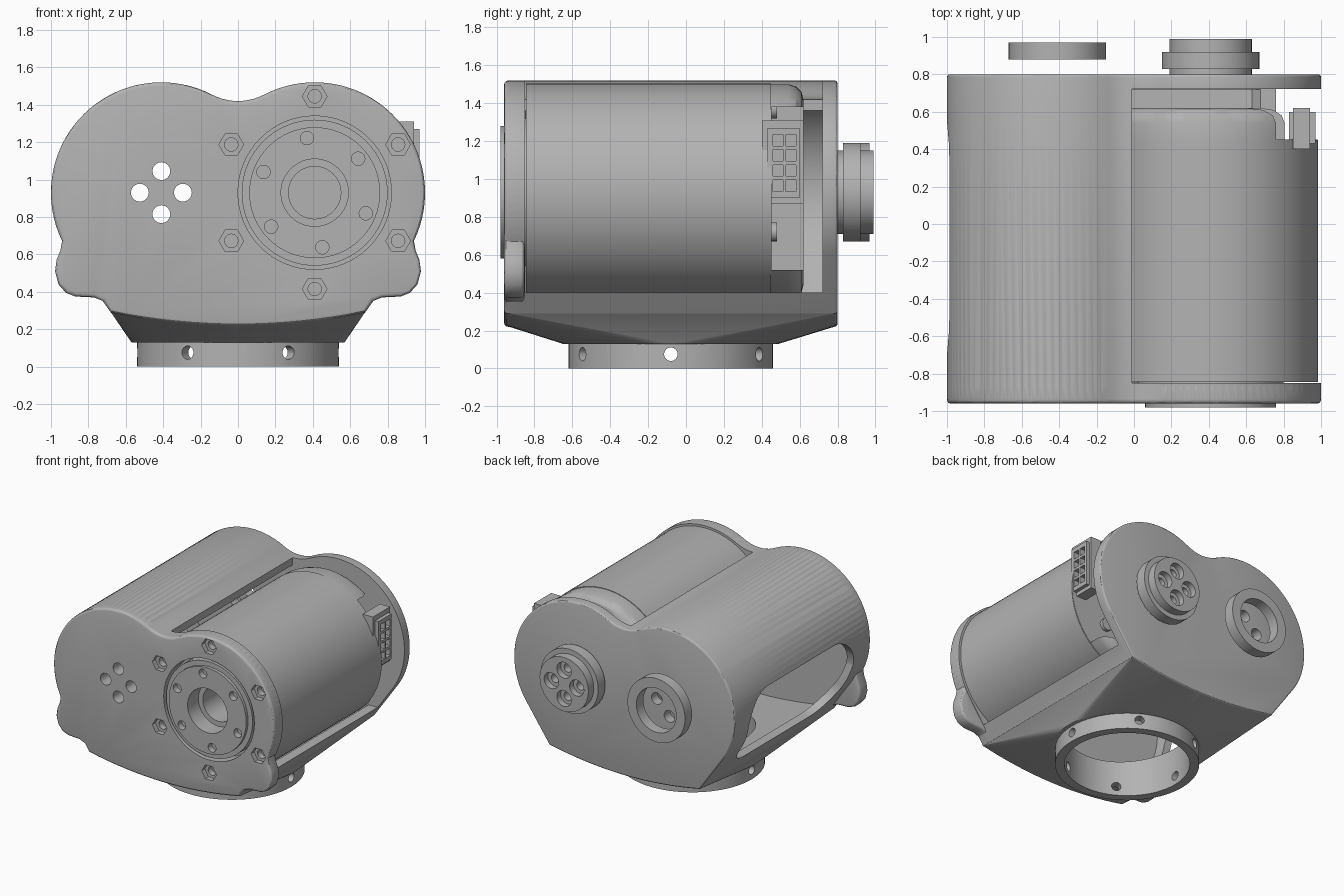
import bpy, bmesh
from math import sin, cos, radians, pi
from mathutils import Matrix, Vector

cube = bpy.data.objects.get("Cube")
if cube:
    bpy.data.objects.remove(cube, do_unlink=True)

grey = bpy.data.materials.new("machined grey")
grey.use_nodes = True
grey.diffuse_color = (0.45, 0.45, 0.45, 1)
grey.node_tree.nodes["Principled BSDF"].inputs["Base Color"].default_value = (0.45, 0.45, 0.45, 1)

MX, CZ = 0.41, 0.93   # bore axis, mirrored at -MX


def make(name, bm):
    bmesh.ops.recalc_face_normals(bm, faces=bm.faces)
    mesh = bpy.data.meshes.new(name)
    bm.to_mesh(mesh)
    bm.free()
    mesh.materials.append(grey)
    ob = bpy.data.objects.new(name, mesh)
    bpy.context.collection.objects.link(ob)
    return ob


def prism(name, pts, y0, y1, bevel=0, both=True):
    """Extrude an XZ outline along y, optionally rounding the cap edges."""
    bm = bmesh.new()
    face = bm.faces.new([bm.verts.new((x, y0, z)) for x, z in pts])
    ext = bmesh.ops.extrude_face_region(bm, geom=[face])["geom"]
    bmesh.ops.translate(bm, vec=(0, y1 - y0, 0), verts=[v for v in ext if isinstance(v, bmesh.types.BMVert)])
    if bevel:
        caps = [y0, y1] if both else [y1]
        edges = [e for e in bm.edges if any(all(abs(v.co.y - y) < 1e-5 for v in e.verts) for y in caps)]
        bmesh.ops.bevel(bm, geom=edges, offset=bevel, segments=3, profile=0.5, affect='EDGES')
    return make(name, bm)


def arc(cx, cz, r, a0, a1, n=24):
    angles = [radians(a0 + (a1 - a0) * i / n) for i in range(n + 1)]
    return [(cx + r * cos(a), cz + r * sin(a)) for a in angles]


def disc(name, x, z, r, y0, y1, n=48, bevel=0, both=True):
    return prism(name, arc(x, z, r, 0, 360 - 360 / n, n - 1), y0, y1, bevel, both)


def box(name, x0, x1, y0, y1, z0, z1, bevel=0):
    return prism(name, [(x0, z0), (x1, z0), (x1, z1), (x0, z1)], y0, y1, bevel)


def turn(ob, axis, degrees, move=(0, 0, 0)):
    ob.data.transform(Matrix.Translation(Vector(move)) @ Matrix.Rotation(radians(degrees), 4, axis))
    return ob


def combine(target, other, op='DIFFERENCE'):
    mod = target.modifiers.new("join", 'BOOLEAN')
    mod.operation, mod.object, mod.solver = op, other, 'EXACT'
    bpy.context.view_layer.objects.active = target
    bpy.ops.object.modifier_apply(modifier=mod.name)
    bpy.data.objects.remove(other, do_unlink=True)


def around(cx, cz, r, start, n):
    return [(cx + r * cos(radians(start) + 2 * pi * i / n),
             cz + r * sin(radians(start) + 2 * pi * i / n)) for i in range(n)]


def bottom(t=0):
    xs = [(0.68 - 0.8 * t) * i / 8 for i in range(-8, 9)]
    return [(x, 0.22 + t + 0.15 * x * x) for x in xs]


def outline(t=0, ears=False):
    """Twin-lobed housing section, shrunk inward by t."""
    start = -26 if ears else -34
    right = arc(MX, CZ, 0.59 - t, start, 117.4, 36)
    valley = arc(0, 1.72, 0.3 + t, -62.6, -117.4, 10)[1:-1]
    ear = []
    if ears:
        ear = [(0.72, 0.35), (0.77, 0.37), (0.87, 0.375), (0.92, 0.395), (0.96, 0.44),
               (0.978, 0.51), (0.97, 0.57), (0.95, 0.62)]
    side = ear + right
    return bottom(t) + side + valley + [(-x, z) for x, z in reversed(side)]


# Housing: twin-lobed shell, eared front plate, tapered foot and round neck
housing = prism("housing", outline(), -0.95, 0.8, 0.015)
combine(housing, prism("front_plate", outline(ears=True), -0.96, -0.853, 0.02), 'UNION')

bm = bmesh.new()
for x, z in bottom():
    for y in (-0.94, 0.79):
        bm.verts.new((x, y, z + 0.002))
for x, y in around(0, -0.08, 0.57, 0, 48):
    bm.verts.new((x, y, 0.13))
bmesh.ops.convex_hull(bm, input=bm.verts)
combine(housing, make("foot", bm), 'UNION')
neck = turn(disc("neck", 0, 0, 0.54, 0, 0.2, 64), 'X', 90, (0, -0.08, 0))
combine(housing, neck, 'UNION')

# Hollow interior, neck bore, motor bay and rounded side window
combine(housing, prism("cavity", outline(0.06), -0.848, 0.72))
combine(housing, turn(disc("neck_bore", 0, 0, 0.47, -0.1, 0.45, 64), 'X', 90, (0, -0.08, 0)))
combine(housing, box("motor_bay", -0.01, 1.2, -0.85, 0.721, 0.4, 1.8))
r = 0.25
window = (arc(0.35, 0.8, r, 0, 90, 8) + arc(-0.5, 0.8, r, 90, 180, 8)
          + arc(-0.5, 0.64, r * 0.9, 180, 270, 8) + arc(0.35, 0.64, r * 0.9, 270, 360, 8))
combine(housing, turn(prism("window", window, 0.4, 1.3), 'Z', 90))

# Radial screw holes in the neck
for a in range(0, 180, 60):
    hole = disc("neck_hole", 0, 0.075, 0.036, -0.8, 0.8, 16)
    combine(housing, turn(hole, 'Z', a + 90, (0, -0.08, 0)))

# Holes in front and back plates
combine(housing, disc("front_bore", MX, CZ, 0.41, -1.1, -0.8, 64))
for x, z in around(-MX, CZ, 0.115, 0, 4):
    combine(housing, disc("cable_hole", x, z, 0.048, -1.2, 1.2, 16))
for x, z in around(MX, CZ, 0.515, 90, 6):
    combine(housing, disc("hex_pocket", x, z, 0.066, -1.1, -0.92, 6))
    combine(housing, disc("bolt_hole", x, z, 0.036, -1.1, -0.87, 16))

# Motor can with front flange and centre bore
motor = disc("motor", MX, CZ, 0.575, -0.845, 0.45, 80)
combine(motor, disc("flange_rim", MX, CZ, 0.39, -0.955, -0.8, 64), 'UNION')
combine(motor, disc("flange_face", MX, CZ, 0.35, -0.98, -0.9, 64), 'UNION')
combine(motor, disc("shaft_bore", MX, CZ, 0.18, -1.1, -0.84, 48))
combine(motor, disc("inner_bore", MX, CZ, 0.14, -0.9, -0.6, 48))
for x, z in around(MX, CZ, 0.295, 38, 6):
    combine(motor, disc("flange_hole", x, z, 0.036, -1.1, -0.93, 16))

# Chamfered motor rear cap, cut away on the connector side
cap = disc("motor_rear_cap", MX, CZ, 0.57, 0.44, 0.62, 80, 0.08, False)
combine(cap, box("cap_cut", 0.55, 1.2, 0.452, 0.8, 0.52, 1.38))
for z in (0.72, 1.37):
    disc("motor_screw", 0.66, z, 0.05, 0.44, 0.48, 16)

# Cable connector with a grid of sockets
connector = box("connector", 0.83, 0.97, 0.43, 0.6, 0.9, 1.27)
combine(connector, box("connector_shroud", 0.85, 0.94, 0.4, 0.62, 0.87, 1.31), 'UNION')
for y in (0.485, 0.555):
    for i in range(4):
        z = 0.965 + 0.08 * i
        combine(connector, box("socket", 0.9, 1.1, y - 0.026, y + 0.026, z - 0.03, z + 0.03))

# Rear output boss with counterbored holes
boss = disc("rear_boss", MX, CZ, 0.22, 0.79, 0.99, 64)
combine(boss, disc("boss_flange", MX, CZ, 0.26, 0.83, 0.92, 64), 'UNION')
for x, z in around(MX, CZ, 0.115, 0, 4):
    combine(boss, disc("counterbore", x, z, 0.065, 0.94, 1.1, 24))
    combine(boss, disc("boss_hole", x, z, 0.035, 0.82, 1.1, 16))

# Separate rear ring
ring = disc("rear_ring", -MX, CZ, 0.26, 0.88, 0.97, 64)
combine(ring, disc("ring_bore", -MX, CZ, 0.18, 0.8, 1.1, 48))

# Smooth shading with crisp edges
for ob in bpy.context.scene.objects:
    if ob.type == 'MESH':
        bpy.ops.object.select_all(action='DESELECT')
        ob.select_set(True)
        bpy.context.view_layer.objects.active = ob
        bpy.ops.object.shade_smooth_by_angle(angle=radians(30))
